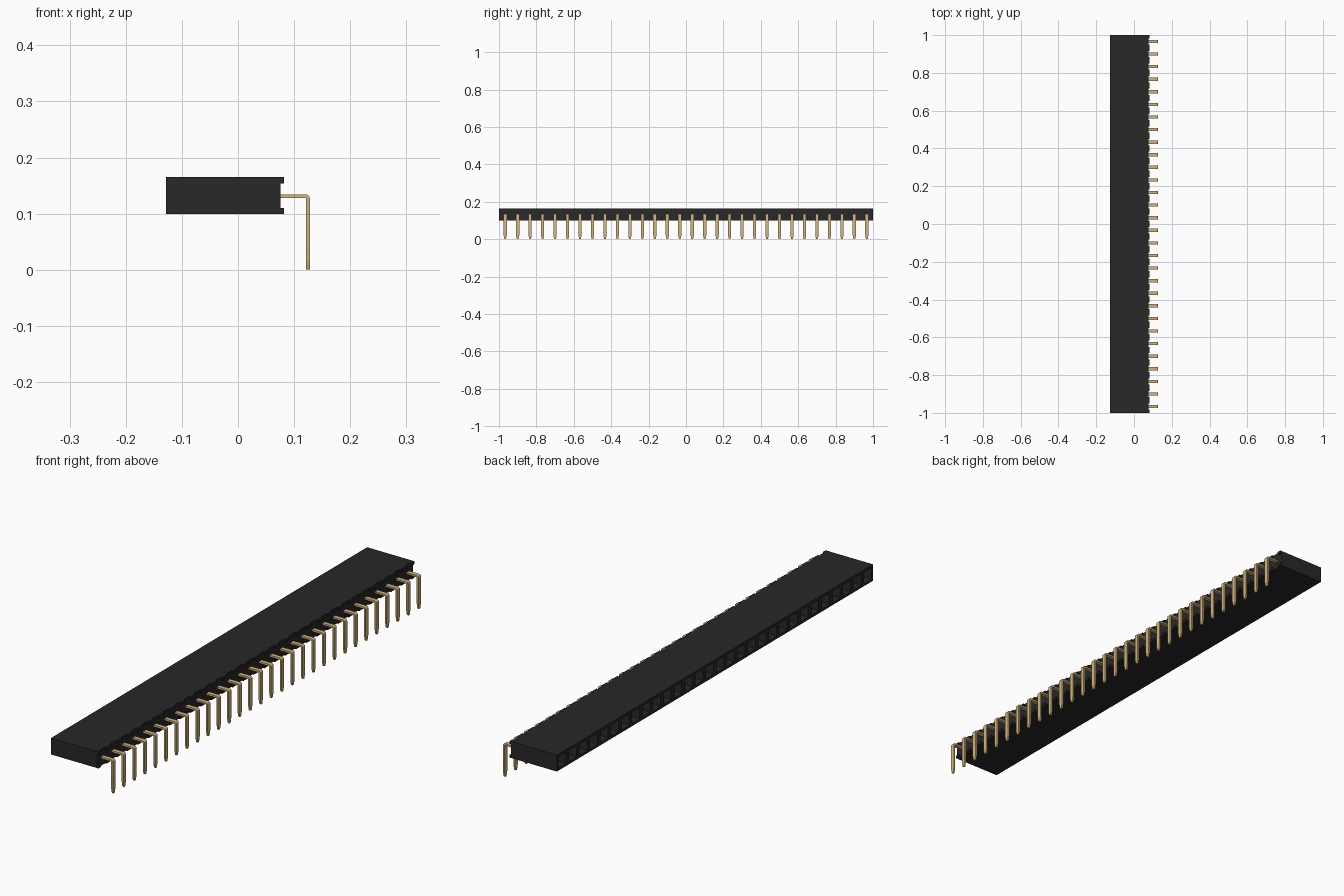
import bpy, bmesh
from math import sin, cos, pi

if "Cube" in bpy.data.objects:
    bpy.data.objects.remove(bpy.data.objects["Cube"], do_unlink=True)

COUNT = 30
PITCH = 2 / COUNT
X0, X1, LIP_X = -0.128, 0.076, 0.082
Z0, Z1, LIP_H = 0.099, 0.165, 0.011


def material(name, color):
    m = bpy.data.materials.new(name)
    m.use_nodes = True
    m.diffuse_color = color
    m.node_tree.nodes["Principled BSDF"].inputs["Base Color"].default_value = color
    return m


def make_object(name, bm, mat):
    bmesh.ops.recalc_face_normals(bm, faces=bm.faces)
    mesh = bpy.data.meshes.new(name)
    bm.to_mesh(mesh)
    bm.free()
    mesh.materials.append(mat)
    ob = bpy.data.objects.new(name, mesh)
    bpy.context.collection.objects.link(ob)
    return ob


def add_box(bm, lo, hi):
    verts = bmesh.ops.create_cube(bm, size=1)["verts"]
    for v in verts:
        v.co = [l if c < 0 else h for c, l, h in zip(v.co, lo, hi)]


black = material("black plastic", (0.021, 0.021, 0.021, 1))
gold = material("gold metal", (0.65, 0.46, 0.2, 1))

# Housing: one cell per contact, each with a funnel entry and a deep socket
bm = bmesh.new()
add_box(bm, (X0, -1, Z0), (X1, 1, Z1))
for i in range(1, COUNT):
    bmesh.ops.bisect_plane(bm, geom=bm.verts[:] + bm.edges[:] + bm.faces[:],
                           plane_co=(0, -1 + i * PITCH, 0), plane_no=(0, 1, 0))
bm.normal_update()
cells = [f for f in bm.faces if f.normal.x < -0.9]
for thickness, depth in ((0.014, 0), (0.009, -0.012), (0.0002, -0.14)):
    bmesh.ops.inset_individual(bm, faces=cells, thickness=thickness, depth=depth)
make_object("housing", bm, black)

# Standoff teeth on the rear edge, between neighbouring contacts
bm = bmesh.new()
for i in range(COUNT + 1):
    y = -1 + i * PITCH
    lo, hi = max(-1, y - PITCH / 4), min(1, y + PITCH / 4)
    for z in (Z0, Z1 - LIP_H):
        add_box(bm, (X1, lo, z), (LIP_X, hi, z + LIP_H))
make_object("standoff_teeth", bm, black)

# Contact pin: flat strip bent downward, with a tapered tip
T, W, R = 0.007, 0.0085, 0.008
PIN_X, PIN_Z = 0.128, 0.1345
cx, cz = PIN_X - R, PIN_Z - R
sections = [((X1 - 0.006, PIN_Z), (X1 - 0.006, PIN_Z - T), W)]
for k in range(7):
    a = pi / 2 * (1 - k / 6)
    outer = (cx + R * cos(a), cz + R * sin(a))
    inner = (cx + (R - T) * cos(a), cz + (R - T) * sin(a))
    sections.append((outer, inner, W))
for z, w in ((0.02, W), (0.006, W * 0.65), (0, W * 0.4)):
    sections.append(((PIN_X, z), (PIN_X - T, z), w))

bm = bmesh.new()
rings = []
for (ox, oz), (ix, iz), w in sections:
    rings.append([bm.verts.new(p) for p in
                  ((ox, -w, oz), (ox, w, oz), (ix, w, iz), (ix, -w, iz))])
for a, b in zip(rings, rings[1:]):
    for j in range(4):
        k = (j + 1) % 4
        bm.faces.new((a[j], a[k], b[k], b[j]))
bm.faces.new(rings[0])
bm.faces.new(rings[-1])
pins = make_object("contact_pins", bm, gold)
pins.location.y = -1 + PITCH / 2

# Repeat the pin along the housing
arr = pins.modifiers.new("row", "ARRAY")
arr.count = COUNT
arr.use_relative_offset = False
arr.use_constant_offset = True
arr.constant_offset_displace = (0, PITCH, 0)

bpy.ops.object.select_all(action="DESELECT")
bpy.context.view_layer.objects.active = pins
pins.select_set(True)
bpy.ops.object.shade_smooth_by_angle(angle=pi / 6)
